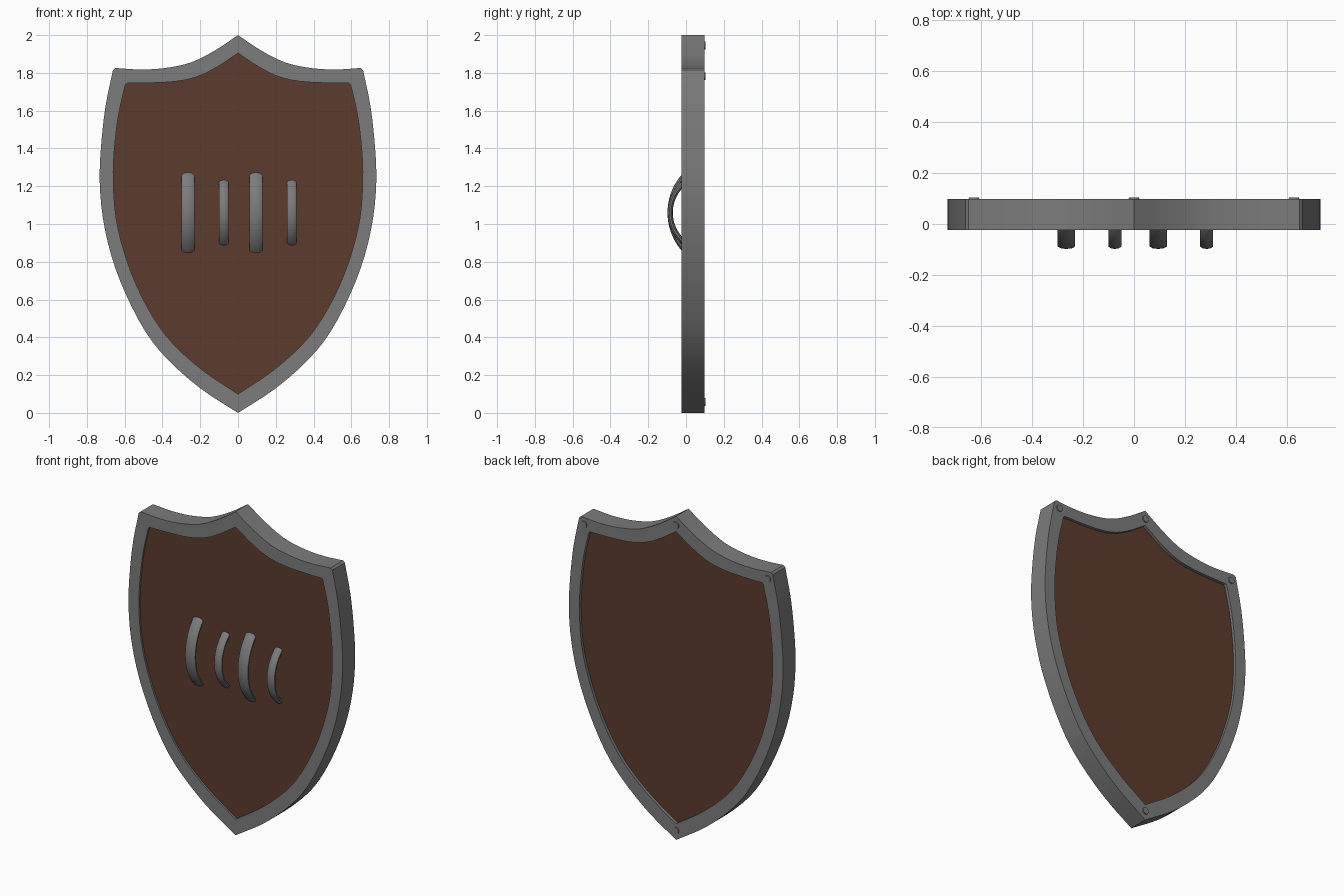
import bpy, bmesh, math
from mathutils import Vector, Matrix

if "Cube" in bpy.data.objects:
    bpy.data.objects.remove(bpy.data.objects["Cube"])

def material(name, c):
    m = bpy.data.materials.new(name)
    m.diffuse_color = (*c, 1)
    m.use_nodes = True
    m.node_tree.nodes["Principled BSDF"].inputs["Base Color"].default_value = m.diffuse_color
    return m

steel = material("grey steel", (0.2, 0.2, 0.2))
wood = material("brown wood", (0.108, 0.045, 0.026))

def finish(name, bm, mat, angle=35):
    bmesh.ops.recalc_face_normals(bm, faces=bm.faces)
    me = bpy.data.meshes.new(name)
    bm.to_mesh(me)
    bm.free()
    ob = bpy.data.objects.new(name, me)
    bpy.context.collection.objects.link(ob)
    me.materials.append(mat)
    bpy.ops.object.select_all(action='DESELECT')
    ob.select_set(True)
    bpy.context.view_layer.objects.active = ob
    bpy.ops.object.shade_smooth_by_angle(angle=math.radians(angle))
    return ob

def spline(pts, n=3):
    """Catmull-Rom curve through the points, n steps per span."""
    p = [Vector(q) for q in pts]
    p = [2 * p[0] - p[1]] + p + [2 * p[-1] - p[-2]]
    out = []
    for i in range(1, len(p) - 2):
        a, b, c, d = p[i - 1:i + 3]
        for k in range(n):
            t = k / n
            out.append(0.5 * (2 * b + (c - a) * t + (2 * a - 5 * b + 4 * c - d) * t * t
                              + (3 * b - a - 3 * c + d) * t ** 3))
    return out + [p[-2]]

def outline(top, side):
    """Right half from top tip to bottom tip, mirrored to a closed loop."""
    half = spline(top) + spline(side)
    return half + [Vector((-q.x, q.y)) for q in reversed(half[1:-1])]

outer = outline(
    [(0, 2), (0.12, 1.92), (0.25, 1.855), (0.39, 1.825), (0.52, 1.818), (0.65, 1.826)],
    [(0.662, 1.815), (0.702, 1.62), (0.726, 1.4), (0.732, 1.22), (0.715, 1.03), (0.67, 0.83),
     (0.595, 0.63), (0.49, 0.43), (0.375, 0.285), (0.2, 0.13), (0, 0)])
inner = outline(
    [(0, 1.905), (0.105, 1.835), (0.21, 1.782), (0.32, 1.756), (0.46, 1.747), (0.588, 1.746)],
    [(0.596, 1.738), (0.632, 1.58), (0.655, 1.39), (0.66, 1.22), (0.645, 1.03), (0.602, 0.85),
     (0.535, 0.67), (0.445, 0.5), (0.34, 0.362), (0.18, 0.22), (0, 0.1)])

# Steel rim: four outline loops joined into a closed ring
Y0, Y1 = -0.024, 0.098
bm = bmesh.new()
loops = [[bm.verts.new((q.x, y, q.y)) for q in prof]
         for prof, y in ((outer, Y0), (outer, Y1), (inner, Y1), (inner, Y0))]
n = len(outer)
for a in range(4):
    A, B = loops[a], loops[(a + 1) % 4]
    for i in range(n):
        j = (i + 1) % n
        bm.faces.new((A[i], A[j], B[j], B[i]))
finish("rim", bm, steel)

# Wooden panel, slightly recessed within the rim
bm = bmesh.new()
f, b = [[bm.verts.new((q.x, y, q.y)) for q in inner] for y in (-0.012, 0.08)]
bm.faces.new(f)
bm.faces.new(b)
for i in range(n):
    j = (i + 1) % n
    bm.faces.new((f[i], f[j], b[j], b[i]))
finish("panel", bm, wood)

# Arched grips on the front, an oval section swept along an arc
def grip(name, x, width, half_h, zc=1.06, thick=0.028, sides=10, steps=20):
    base, depth = -0.01, 0.088
    R = (half_h ** 2 + depth ** 2) / (2 * depth)
    cy = base - depth + R
    end = math.asin(half_h / R) + 0.06
    bm = bmesh.new()
    rings = []
    for s in range(steps + 1):
        a = -end + 2 * end * s / steps
        ring = []
        for k in range(sides):
            t = 2 * math.pi * (k + 0.5) / sides
            r = R - thick / 2 + thick / 2 * math.sin(t)
            ring.append(bm.verts.new((x + width / 2 * math.cos(t),
                                      cy - r * math.cos(a), zc + r * math.sin(a))))
        rings.append(ring)
    for A, B in zip(rings, rings[1:]):
        for k in range(sides):
            m = (k + 1) % sides
            bm.faces.new((A[k], A[m], B[m], B[k]))
    bm.faces.new(rings[0])
    bm.faces.new(rings[-1])
    finish(name, bm, steel, 50)

for i, (x, w, h) in enumerate([(-0.265, 0.072, 0.215), (-0.075, 0.054, 0.175),
                               (0.095, 0.072, 0.215), (0.285, 0.054, 0.175)]):
    grip(f"grip_{i + 1}", x, w, h)

# Rivets on the back of the rim
for i, (x, z) in enumerate([(0, 1.945), (0.628, 1.782), (-0.628, 1.782), (0, 0.058)]):
    bm = bmesh.new()
    bmesh.ops.create_cone(bm, cap_ends=True, segments=16, radius1=0.023, radius2=0.02, depth=0.02,
                          matrix=Matrix.Translation((x, 0.094, z)) @ Matrix.Rotation(-math.pi / 2, 4, 'X'))
    finish(f"rivet_{i + 1}", bm, steel)
